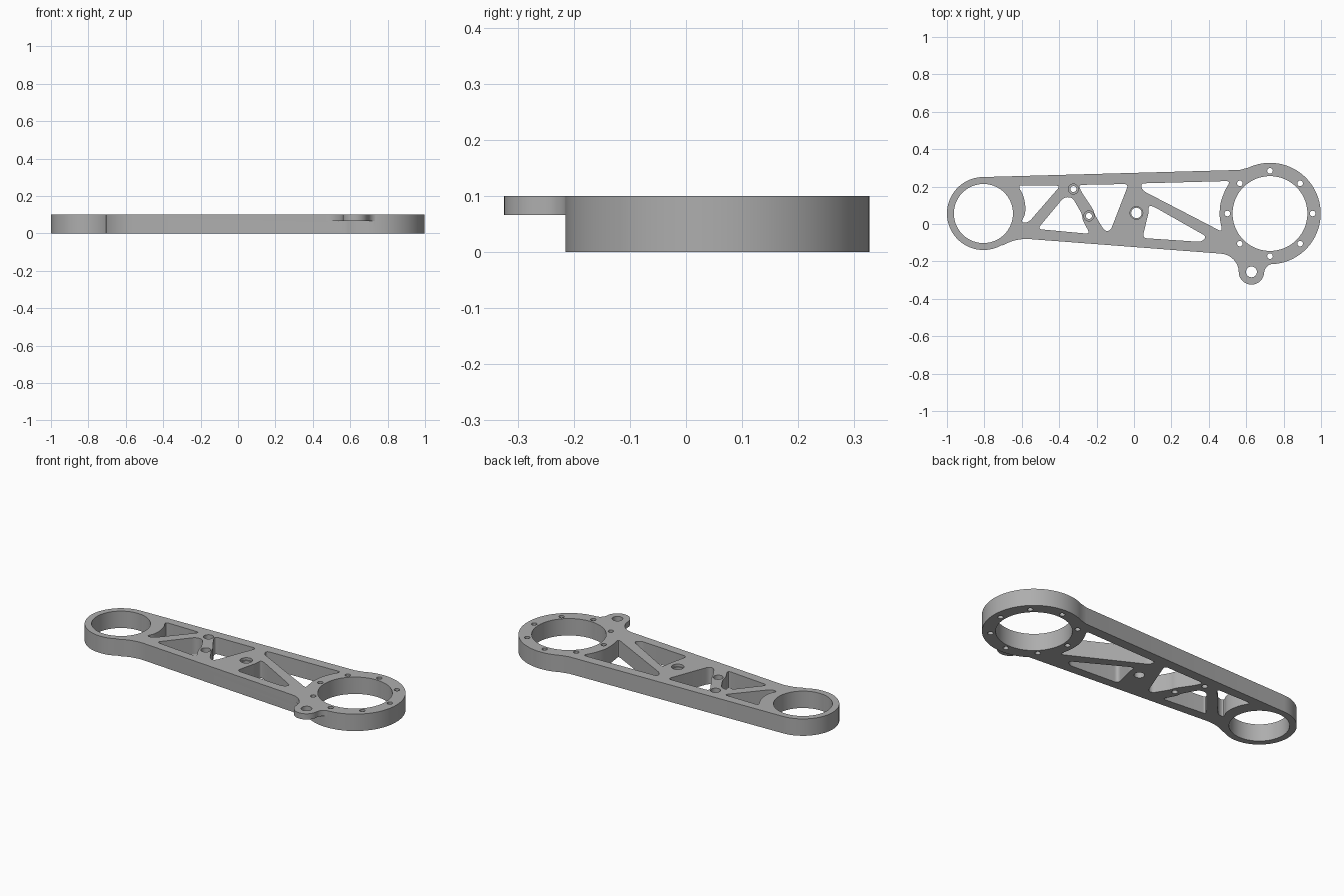
import bpy
import bmesh
from math import cos, sin, radians
from mathutils import Vector

cube = bpy.data.objects.get("Cube")
if cube:
    bpy.data.objects.remove(cube, do_unlink=True)

HEIGHT = 0.1
SMALL = (-0.805, 0.056)   # small bearing ring centre
LARGE = (0.727, 0.056)    # large bearing ring centre
LUG = (0.628, -0.256)     # side lug centre

metal = bpy.data.materials.new("grey metal")
metal.use_nodes = True
grey = (0.42, 0.42, 0.42, 1)
metal.diffuse_color = grey
metal.node_tree.nodes["Principled BSDF"].inputs["Base Color"].default_value = grey


def arc(centre, radius, start, end, steps=24):
    angles = [radians(start + (end - start) * i / steps) for i in range(steps + 1)]
    return [(centre[0] + radius * cos(a), centre[1] + radius * sin(a)) for a in angles]


def circle(centre, radius, steps=32):
    return arc(centre, radius, 0, 360, steps)[:-1]


def rounded(points, radius, steps=6):
    """Soften every corner of a polygon."""
    pts = [Vector(p) for p in points]
    result = []
    for i, p in enumerate(pts):
        before, after = pts[i - 1] - p, pts[(i + 1) % len(pts)] - p
        a = p + before.normalized() * min(radius, before.length * 0.45)
        b = p + after.normalized() * min(radius, after.length * 0.45)
        for k in range(steps + 1):
            t = k / steps
            result.append(a * (1 - t) ** 2 + p * 2 * t * (1 - t) + b * t * t)
    return result


def prisms(name, outlines, low, high):
    """Extrude flat outlines into one mesh object."""
    bm = bmesh.new()
    for outline in outlines:
        face = bm.faces.new([bm.verts.new((p[0], p[1], low)) for p in outline])
        extruded = bmesh.ops.extrude_face_region(bm, geom=[face])
        verts = [v for v in extruded["geom"] if isinstance(v, bmesh.types.BMVert)]
        bmesh.ops.translate(bm, vec=(0, 0, high - low), verts=verts)
    bmesh.ops.recalc_face_normals(bm, faces=bm.faces)
    mesh = bpy.data.meshes.new(name)
    bm.to_mesh(mesh)
    bm.free()
    mesh.materials.append(metal)
    obj = bpy.data.objects.new(name, mesh)
    bpy.context.collection.objects.link(obj)
    return obj


def combine(target, tool, operation):
    tool.hide_render = True
    mod = target.modifiers.new(operation, "BOOLEAN")
    mod.operation, mod.solver, mod.object = operation, "EXACT", tool
    bpy.context.view_layer.objects.active = target
    bpy.ops.object.modifier_apply(modifier=mod.name)
    bpy.data.objects.remove(tool, do_unlink=True)


# Arm body: small ring, concave neck, tapered beam, large ring
outline = arc(SMALL, 0.195, 91.6, 300.8, 48)
outline += arc((-0.575, -0.33), 0.25, 120.8, 85.7, 12)
outline += arc(LARGE, 0.271, -124.8, 115, 64) + [(0.565, 0.289)]
arm = prisms("link_arm", [outline], 0, HEIGHT)

# Thin side lug blended into the beam and the large ring
lug_outline = arc((0.46, -0.259), 0.1, 85.7, 1, 14)
lug_outline += arc(LUG, 0.068, 181, 356)
lug_outline += arc((0.746, -0.263), 0.05, 176, 93.4, 10)
lug_outline += [(0.727, -0.17), (0.5, -0.1)]
combine(arm, prisms("side_lug", [lug_outline], 0.066, HEIGHT), "UNION")

# Truss pockets, from the small ring to the large ring
pockets = [
    [(-0.622, 0.207), (-0.592, 0.155), (-0.58, 0.1), (-0.582, 0.05),
     (-0.605, 0.008), (-0.564, 0.008), (-0.393, 0.205)],
    [(-0.516, -0.027), (-0.374, 0.144), (-0.329, 0.142),
     (-0.278, 0.053), (-0.275, 0.021), (-0.235, -0.053)],
    [(-0.297, 0.209), (-0.029, 0.214), (-0.126, -0.037), (-0.158, -0.037),
     (-0.209, 0.048), (-0.217, 0.075), (-0.281, 0.171)],
    [(0.035, 0.217), (0.516, 0.23), (0.484, 0.176), (0.46, 0.107),
     (0.457, 0.037), (0.473, -0.043), (0.045, 0.179)],
    [(0.078, 0.096), (0.1, 0.096), (0.388, -0.067), (0.361, -0.096),
     (0.045, -0.075), (0.067, 0.016), (0.078, 0.059)],
]
cuts = [rounded(p, 0.025) for p in pockets]

# Bearing bores, lug hole and pin holes
PINS = [(-0.324, 0.187), (-0.241, 0.043)]
PIVOT = (0.013, 0.059)
cuts += [circle(SMALL, 0.158, 72), circle(LARGE, 0.2, 80), circle(LUG, 0.029)]
cuts += [circle(p, 0.016) for p in PINS] + [circle(PIVOT, 0.028)]

# Bolt circle on the large ring
for i in range(8):
    cuts.append(circle(arc(LARGE, 0.228, 45 * i, 0, 1)[0], 0.015, 20))
combine(arm, prisms("through_cutter", cuts, -0.05, 0.15), "DIFFERENCE")

# Counterbores on the top face
bores = [circle(p, 0.027) for p in PINS]
combine(arm, prisms("counterbore_cutter", bores, 0.05, 0.15), "DIFFERENCE")
combine(arm, prisms("pivot_cutter", [circle(PIVOT, 0.034)], 0.085, 0.15), "DIFFERENCE")

bpy.ops.object.select_all(action="DESELECT")
arm.select_set(True)
bpy.context.view_layer.objects.active = arm
bpy.ops.object.shade_smooth_by_angle(angle=radians(30))
